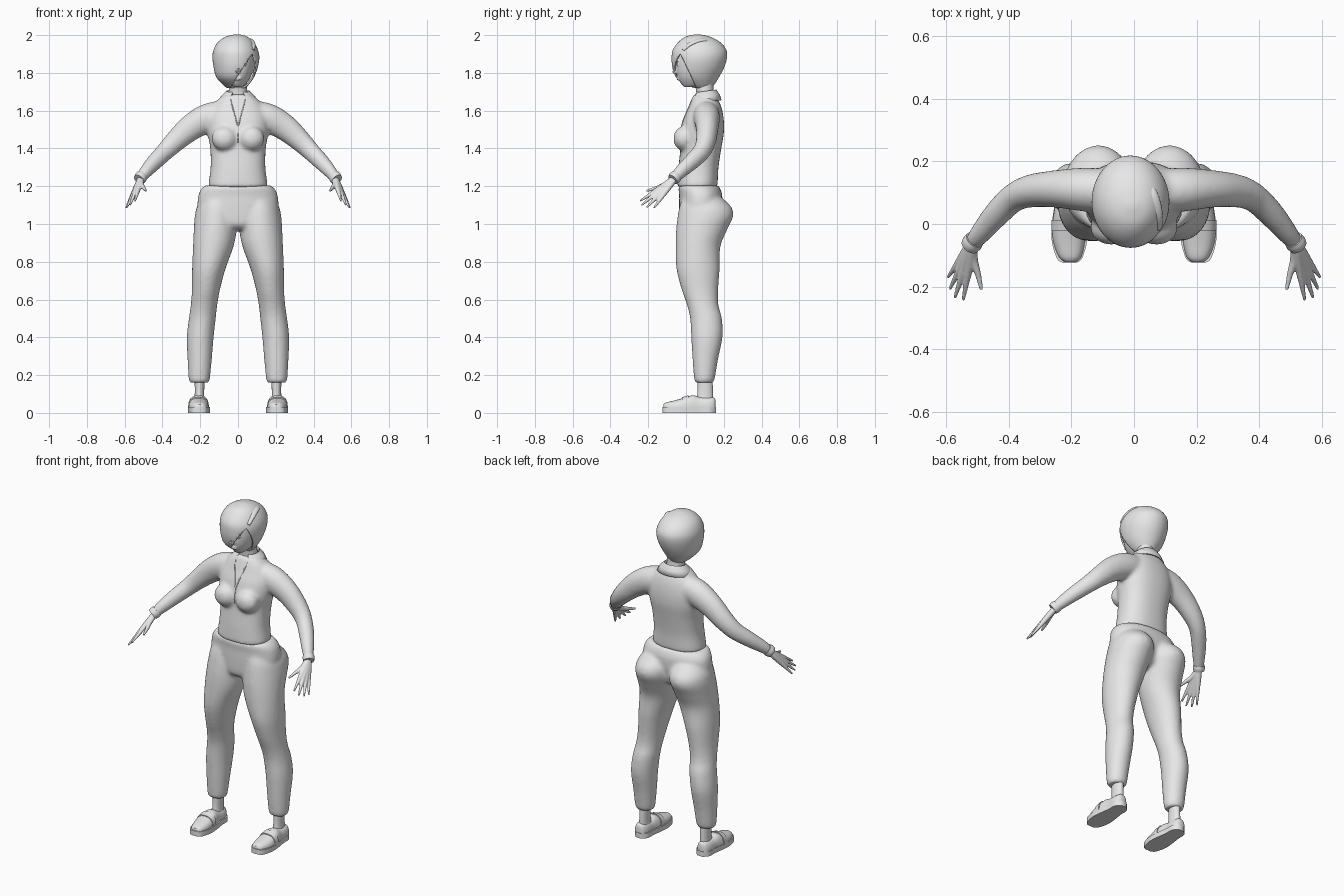
import bpy, bmesh, math
from mathutils import Vector

cube = bpy.data.objects.get("Cube")
if cube:
    bpy.data.objects.remove(cube, do_unlink=True)

grey = bpy.data.materials.new("plain_grey")
grey.use_nodes = True
colour = (0.8, 0.8, 0.8, 1)
grey.diffuse_color = colour
grey.node_tree.nodes["Principled BSDF"].inputs["Base Color"].default_value = colour
UP = Vector((0, 0, 1))


def spline(rows, steps):
    """Catmull-Rom through rows of equal length."""
    out = []
    for i in range(len(rows) - 1):
        quad = [rows[max(i - 1, 0)], rows[i], rows[i + 1], rows[min(i + 2, len(rows) - 1)]]
        for s in range(steps):
            t = s / steps
            out.append([b + t * ((c - a) + t * ((2 * a - 5 * b + 4 * c - d) + t * (3 * (b - c) + d - a))) / 2
                        for a, b, c, d in zip(*quad)])
    return out + [list(rows[-1])]


def loft(bm, frames, sides, power=1.0):
    """Skin over frames of (centre, half axis u, half axis v), capped."""
    def soft(c):
        return math.copysign(abs(c) ** power, c)
    rings = []
    for centre, u, v in frames:
        angles = [math.tau * k / sides for k in range(sides)]
        rings.append([bm.verts.new(centre + u * soft(math.cos(a)) + v * soft(math.sin(a))) for a in angles])
    for a, b in zip(rings, rings[1:]):
        for k in range(sides):
            j = (k + 1) % sides
            bm.faces.new((a[k], a[j], b[j], b[k]))
    bm.faces.new(rings[0][::-1])
    bm.faces.new(rings[-1])


def stack(bm, rows, side=1, steps=4, sides=40, power=1.0):
    """Level sections: z, centre x, half width, front y, back y."""
    loft(bm, [(Vector((side * x, (f + b) / 2, z)), Vector((w, 0, 0)), Vector((0, (b - f) / 2, 0)))
              for z, x, w, f, b in spline(rows, steps)], sides, power)


def tube(bm, rows, side=1, steps=4, sides=24):
    """Sections across a path: x, y, z, level radius, steep radius."""
    rows = spline(rows, steps)
    points = [Vector((side * r[0], r[1], r[2])) for r in rows]
    frames = []
    for i, r in enumerate(rows):
        along = (points[min(i + 1, len(rows) - 1)] - points[max(i - 1, 0)]).normalized()
        u = along.cross(UP).normalized()
        frames.append((points[i], u * r[3], u.cross(along) * r[4]))
    loft(bm, frames, sides)


def ball(bm, centre, size):
    made = bmesh.ops.create_uvsphere(bm, u_segments=24, v_segments=16, radius=1)["verts"]
    bmesh.ops.scale(bm, vec=size, verts=made)
    bmesh.ops.translate(bm, vec=centre, verts=made)


def finish(name, bm, voxel=0, relax=0, shell=0):
    bmesh.ops.recalc_face_normals(bm, faces=bm.faces)
    mesh = bpy.data.meshes.new(name)
    bm.to_mesh(mesh)
    bm.free()
    obj = bpy.data.objects.new(name, mesh)
    bpy.context.collection.objects.link(obj)
    mesh.materials.append(grey)
    bpy.ops.object.select_all(action="DESELECT")
    obj.select_set(True)
    bpy.context.view_layer.objects.active = obj
    if voxel:
        mod = obj.modifiers.new("blend", "REMESH")
        mod.mode, mod.voxel_size, mod.use_smooth_shade = "VOXEL", voxel, True
        mod = obj.modifiers.new("relax", "SMOOTH")
        mod.factor, mod.iterations = 0.5, relax
    if shell:
        mod = obj.modifiers.new("shell", "SOLIDIFY")
        mod.thickness, mod.offset = shell, 0
    bpy.ops.object.shade_smooth_by_angle(angle=math.radians(45))
    return obj


# Shirt: trunk, bust and sleeves blended together
bm = bmesh.new()
stack(bm, [(1.195, 0, .157, -.045, .165), (1.22, 0, .155, -.045, .168), (1.3, 0, .145, -.04, .172),
           (1.4, 0, .147, -.03, .187), (1.48, 0, .16, -.03, .2), (1.55, 0, .16, -.015, .2),
           (1.61, 0, .14, .01, .19), (1.65, 0, .115, .025, .175), (1.685, 0, .075, .04, .155)], power=.85)
for side in (1, -1):
    ball(bm, (side * .072, -.012, 1.452), (.068, .055, .065))
    tube(bm, [(.07, .105, 1.58, .07, .075), (.16, .11, 1.56, .07, .078), (.25, .112, 1.51, .06, .07),
              (.33, .105, 1.44, .053, .058), (.385, .083, 1.385, .046, .05), (.44, .03, 1.33, .042, .044),
              (.49, -.03, 1.275, .034, .036), (.517, -.062, 1.24, .026, .027)], side)
shirt = finish("shirt", bm, .01, 8)

# Trousers: hips and two legs
bm = bmesh.new()
stack(bm, [(.97, 0, .1, 0, .12), (1.0, 0, .17, -.03, .17), (1.08, 0, .212, -.036, .19), (1.15, 0, .21, -.036, .192),
           (1.185, 0, .195, -.04, .182), (1.205, 0, .172, -.038, .17)], power=.9)
for side in (1, -1):
    stack(bm, [(.16, .205, .05, .05, .143), (.18, .205, .056, .043, .152), (.28, .203, .064, .035, .169),
               (.4, .2, .071, .028, .193), (.5, .189, .071, .022, .19), (.57, .18, .07, .006, .172),
               (.65, .17, .074, -.022, .17), (.76, .155, .088, -.05, .178), (.88, .131, .107, -.055, .182),
               (.97, .12, .114, -.052, .218), (1.04, .114, .115, -.044, .25), (1.09, .11, .108, -.035, .24),
               (1.14, .1, .09, -.02, .19)], side)
finish("trousers", bm, .01, 6)

# Head, neck and facial features
bm = bmesh.new()
stack(bm, [(1.725, 0, .022, -.008, .05), (1.74, 0, .04, -.024, .1), (1.77, 0, .062, -.042, .14),
           (1.81, 0, .078, -.052, .17), (1.86, 0, .086, -.053, .18), (1.91, 0, .08, -.045, .17),
           (1.95, 0, .05, -.01, .13)])
stack(bm, [(1.62, 0, .065, .05, .16), (1.68, 0, .052, .055, .15), (1.73, 0, .048, .05, .145),
           (1.8, 0, .05, .04, .15)])
tube(bm, [(0, -.045, 1.86, .008, .008), (0, -.056, 1.83, .009, .01), (0, -.063, 1.81, .014, .012),
          (0, -.052, 1.802, .013, .008)], steps=3)
for side in (1, -1):
    ball(bm, (side * .035, -.046, 1.862), (.019, .008, .006))
    ball(bm, (side * .035, -.046, 1.845), (.014, .005, .007))
    ball(bm, (side * .083, .06, 1.83), (.008, .018, .028))
for z in (1.776, 1.767):
    ball(bm, (0, -.041, z), (.02, .009, .006))
finish("head", bm, .004, 3)

# Hair: swept bob, opened over one side of the face
bm = bmesh.new()
stack(bm, [(1.725, -.01, .05, .03, .135), (1.745, -.012, .07, -.012, .15), (1.78, -.015, .097, -.05, .172),
           (1.83, -.012, .113, -.068, .198), (1.88, -.011, .12, -.072, .213), (1.92, -.012, .114, -.066, .21),
           (1.96, -.012, .092, -.038, .178), (1.988, -.008, .055, .0, .125), (2.0, -.005, .012, .05, .07)],
      sides=56)
sweep = (Vector((-.035, 0, 1.735)), Vector((.16, 0, -.105)))
fringe = (Vector((0, .048, 1.74)), Vector((0, -.19, -.09)))
for co, no in (sweep, fringe):
    bmesh.ops.bisect_plane(bm, geom=bm.verts[:] + bm.edges[:] + bm.faces[:], plane_co=co, plane_no=no)
gap = [f for f in bm.faces
       if all((f.calc_center_median() - co).dot(no) > 0 for co, no in (sweep, fringe))]
bmesh.ops.delete(bm, geom=gap, context="FACES")
finish("hair", bm, shell=.008)

# Parted lock over the crown
bm = bmesh.new()
tube(bm, [(.035, .14, 1.955, .012, .008), (.055, .09, 1.972, .022, .012), (.07, .03, 1.955, .022, .012),
          (.08, -.015, 1.92, .01, .008)], steps=5)
finish("parted_lock", bm)

# Folded collar, open at the throat
bm = bmesh.new()
profile = ((.058, .05, 1.685), (.062, .056, 1.708), (.085, .07, 1.685), (.103, .08, 1.655))
loops = []
for k in range(33):
    a = math.radians(-62 + 304 * k / 32)
    dip = .015 * (1 - math.sin(a)) / 2
    loops.append([bm.verts.new((rx * math.cos(a), .105 + ry * math.sin(a), z - dip)) for rx, ry, z in profile])
for a, b in zip(loops, loops[1:]):
    for i in range(len(profile) - 1):
        bm.faces.new((a[i], a[i + 1], b[i + 1], b[i]))
finish("collar", bm, shell=.007)

# Neck opening edges and front seam laid on the chest
bpy.context.view_layer.update()
solid = shirt.evaluated_get(bpy.context.evaluated_depsgraph_get())
bm = bmesh.new()
for start, end in (((.04, 1.66), (.002, 1.52)), ((-.04, 1.66), (-.002, 1.52)), ((0, 1.52), (0, 1.43))):
    rows = []
    for i in range(9):
        x, z = (a + (b - a) * i / 8 for a, b in zip(start, end))
        hit, spot, _, _ = solid.ray_cast(Vector((x, -1, z)), Vector((0, 1, 0)))
        if hit:
            rows.append((x, spot.y, z, .003, .003))
    tube(bm, rows, steps=1, sides=8)
finish("neck_opening", bm)

# Hands: fingers fanning from the wrist, with the palm where they overlap
wrist = Vector((.512, -.055, 1.245))
tips = [(.545, -.243, 1.122), (.572, -.236, 1.1), (.588, -.208, 1.088), (.594, -.17, 1.084)]
for label, side in (("left", 1), ("right", -1)):
    bm = bmesh.new()
    for tip in tips:
        tip = Vector(tip)
        knuckle = wrist.lerp(tip, .52)
        tube(bm, [(*wrist, .018, .018), (*wrist.lerp(tip, .25), .017, .016), (*knuckle, .013, .013),
                  (*knuckle.lerp(tip, .55), .0085, .009), (*tip, .005, .005)], side, sides=12)
    tube(bm, [(*wrist, .016, .016), (.512, -.11, 1.21, .014, .014), (.498, -.16, 1.19, .01, .01),
              (.487, -.21, 1.175, .006, .006)], side, sides=12)
    finish(label + "_hand", bm, .004, 3)

    # Sleeve cuff
    bm = bmesh.new()
    tube(bm, [(.508, -.05, 1.255, .031, .032), (.516, -.06, 1.245, .033, .034), (.524, -.07, 1.235, .03, .031)], side)
    finish(label + "_cuff", bm)

    # Ankle
    bm = bmesh.new()
    stack(bm, [(.04, .205, .03, .045, .145), (.1, .204, .025, .06, .143), (.2, .203, .027, .062, .14)], side)
    finish(label + "_ankle", bm)

    # Shoe upper, domed from toe to heel
    bm = bmesh.new()
    loft(bm, [(Vector((side * x, y, .025)), Vector((w, 0, 0)), Vector((0, 0, h)))
              for y, x, w, h in spline([(-.12, .203, .02, .02), (-.105, .204, .036, .03), (-.06, .207, .05, .041),
                                        (-.01, .209, .053, .055), (.035, .209, .047, .068), (.07, .209, .042, .06),
                                        (.12, .209, .04, .058), (.148, .209, .03, .055), (.157, .209, .014, .04)], 4)],
         32, .8)
    bmesh.ops.bisect_plane(bm, geom=bm.verts[:] + bm.edges[:] + bm.faces[:], plane_co=(0, 0, .02),
                           plane_no=(0, 0, -1), clear_outer=True)
    finish(label + "_shoe", bm)

    # Strap across the instep
    bm = bmesh.new()
    loft(bm, [(Vector((side * .209, y, .027)), Vector((.055, 0, 0)), Vector((0, 0, h)))
              for y, h in ((-.02, .056), (.012, .066))], 32, .8)
    bmesh.ops.bisect_plane(bm, geom=bm.verts[:] + bm.edges[:] + bm.faces[:], plane_co=(0, 0, .025),
                           plane_no=(0, 0, -1), clear_outer=True)
    finish(label + "_strap", bm)

    # Sole, cut to the outline of the foot
    bm = bmesh.new()
    outline = spline([(-.125, .018), (-.11, .04), (-.05, .057), (.01, .055), (.08, .045), (.13, .043), (.16, .018)], 4)
    edge = [(.206 + w, y) for y, w in outline] + [(.206 - w, y) for y, w in reversed(outline)]
    base = bm.faces.new([bm.verts.new((side * x, y, 0)) for x, y in edge])
    top = bmesh.ops.extrude_face_region(bm, geom=[base])["geom"]
    bmesh.ops.translate(bm, vec=(0, 0, .03), verts=[g for g in top if isinstance(g, bmesh.types.BMVert)])
    finish(label + "_sole", bm)
